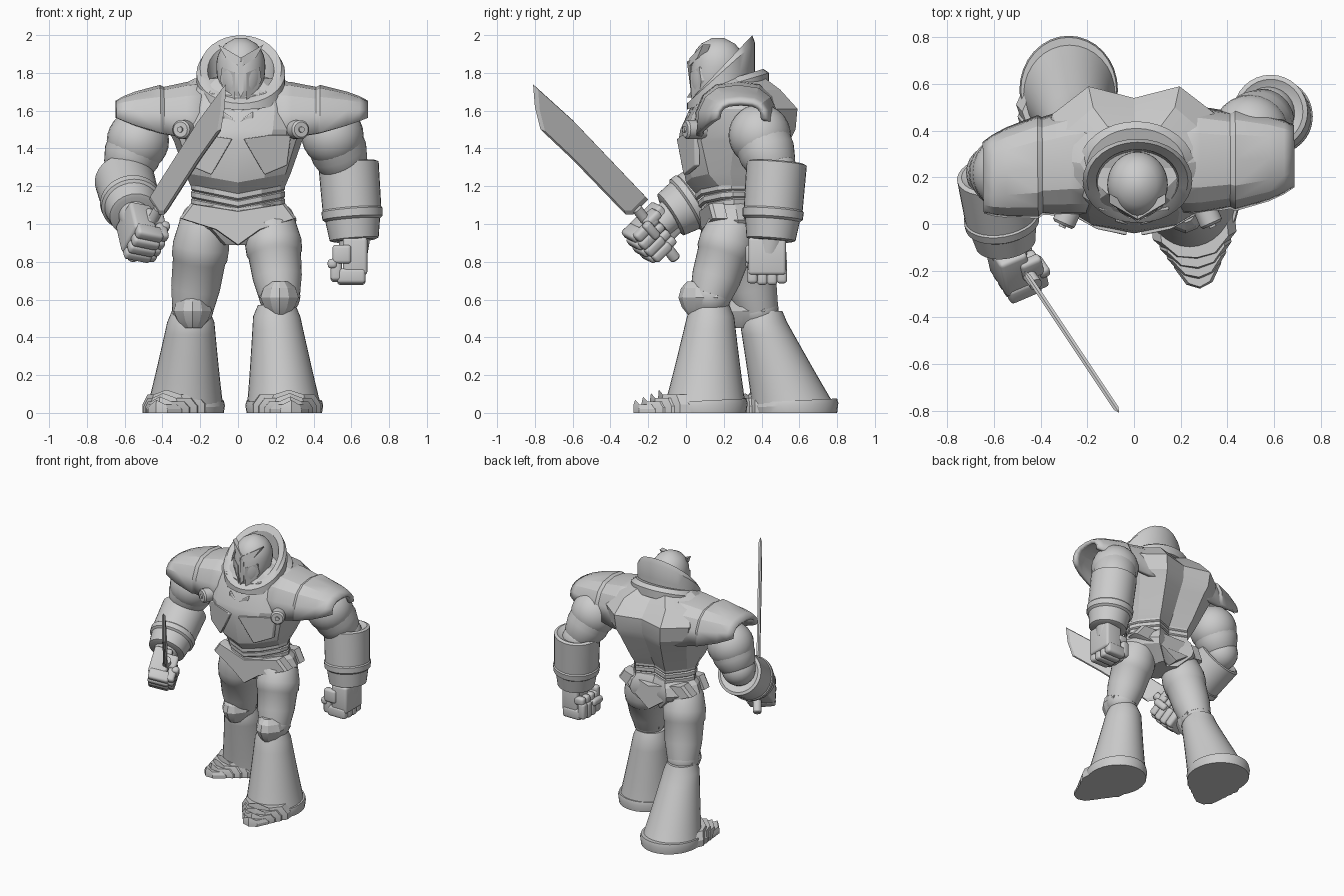
import bpy, bmesh, math
from mathutils import Vector, Matrix

if "Cube" in bpy.data.objects:
    bpy.data.objects.remove(bpy.data.objects["Cube"])

colour = (.6, .6, .6, 1)
grey = bpy.data.materials.new("armour grey")
grey.use_nodes = True
grey.diffuse_color = colour
grey.node_tree.nodes["Principled BSDF"].inputs["Base Color"].default_value = colour


def finish(name, bm, angle=32):
    bmesh.ops.recalc_face_normals(bm, faces=bm.faces)
    mesh = bpy.data.meshes.new(name)
    bm.to_mesh(mesh)
    bm.free()
    mesh.materials.append(grey)
    mesh.shade_smooth()
    mesh.set_sharp_from_angle(angle=math.radians(angle))
    obj = bpy.data.objects.new(name, mesh)
    bpy.context.collection.objects.link(obj)
    return obj


def loft(name, rings, solid=True, angle=24):
    # skin over matching rings; an open strip when not solid
    bm = bmesh.new()
    rows = [[bm.verts.new(point) for point in ring] for ring in rings]
    count = len(rings[0])
    for low, high in zip(rows, rows[1:]):
        for i in range(count if solid else count - 1):
            j = (i + 1) % count
            bm.faces.new((low[i], low[j], high[j], high[i]))
    if solid:
        bm.faces.new(rows[0])
        bm.faces.new(rows[-1])
    return finish(name, bm, angle)


def prism(name, points, depth, bevel=0.0):
    half = Vector(depth) / 2
    obj = loft(name, [[Vector(p) - half for p in points], [Vector(p) + half for p in points]])
    if bevel:
        modifier = obj.modifiers.new("bevel", "BEVEL")
        modifier.width, modifier.segments = bevel, 2
    return obj


def oval(x, y, z, rx, ry, slope=0.0, count=32):
    # horizontal ellipse whose height can rise with y
    angles = [math.tau * i / count for i in range(count)]
    return [Vector((x + rx * math.cos(a), y + ry * math.sin(a), z + slope * ry * math.sin(a))) for a in angles]


def limb(name, start, end, profile):
    # round section swept between two points; profile holds (fraction, radius)
    start, end = Vector(start), Vector(end)
    turn = (end - start).to_track_quat('Z', 'Y')
    return loft(name, [[start.lerp(end, t) + turn @ p for p in oval(0, 0, 0, r, r)] for t, r in profile], angle=32)


def ball(name, centre, radius):
    bm = bmesh.new()
    bmesh.ops.create_uvsphere(bm, u_segments=24, v_segments=14, radius=radius)
    bmesh.ops.translate(bm, vec=centre, verts=bm.verts)
    return finish(name, bm)


def plate_ring(width, front, back, z, dip=0.0):
    # torso section with a front keel and a two-lobed back
    middle = (front + back) / 2
    half = [(0, front), (.5, front + .03), (.9, front + .12), (1, middle), (.9, back - .12), (.5, back), (0, back - .05)]
    points = half + [(-x, y) for x, y in half[-2:0:-1]]
    return [Vector((x * width, y, z - (dip * (1 - abs(x)) if y < middle else 0))) for x, y in points]


# torso
loft("chest", [plate_ring(*ring) for ring in (
    (.25, .06, .43, 1.2, .05), (.28, 0, .47, 1.27, .05), (.34, -.04, .55, 1.44), (.37, -.03, .58, 1.5),
    (.39, .02, .59, 1.61), (.35, .06, .5, 1.71), (.23, .1, .42, 1.77))], angle=20)
for i in range(3):
    top, front = 1.22 - .04 * i, .05 + .015 * i
    loft(f"waist_band_{i}", [plate_ring(.25 - inset, front + inset, .43 - inset, top - drop, .05)
                             for inset, drop in ((.01, .045), (0, .035), (0, .01), (.01, 0))], angle=20)
    wide, y, z = .15 - .035 * i, .065 - .025 * i, 1.63 - .055 * i
    prism(f"neck_chevron_{i}", [(side * wide * abs(side), y + .02 * abs(side), z + lift + .05 * abs(side)) for side, lift in
                                ((-1, -.02), (0, -.03), (1, -.02), (1, .025), (0, .02), (-1, .025))], (0, .05, 0), .006)

# clasps, chest plates and flared pauldrons; each shoulder has its own taper
arch = [(math.copysign(abs(math.cos(a)) ** .7, math.cos(a)), math.sin(a) ** .8 if a < math.pi else 0)
        for a in (math.pi * i / 8 for i in range(9))]
for s, side, reach, tip_front, tip_back in ((1, "left", .68, .17, .41), (-1, "right", .64, .06, .34)):
    prism(f"{side}_chest_plate", [(s * x, y, z) for x, y, z in (
        (.03, -.035, 1.45), (.16, -.01, 1.47), (.28, .06, 1.47), (.26, .06, 1.31), (.14, 0, 1.26))], (0, -.03, 0), .006)
    centre, facing = Vector((.015 + s * .3, .04, 1.5)), Vector((s * .4, -.9, 0))
    limb(f"{side}_clasp", centre - facing * .06, centre + facing * .05, [(0, .05), (.9, .05), (1, .04)])
    limb(f"{side}_clasp_stud", centre, centre + facing * .06, [(0, .02), (1, .015)])
    rows = []
    for t, lip in ((0, 0), (.25, 0), (.5, 0), (.54, .015), (.8, .015), (.92, .01), (1, 0)):
        front, back = .05 + (tip_front - .05) * t * t - lip, .5 + (tip_back - .5) * t ** 1.5 + lip
        low, top = 1.45 + .11 * t * t, 1.75 - .11 * t ** 1.5 + lip
        rows.append([Vector((s * (.15 + (reach - .15) * t), (front + back + u * (front - back)) / 2, low + (top - low) * v))
                     for u, v in arch])
    shell = loft(f"{side}_pauldron", rows, solid=False).modifiers.new("thickness", "SOLIDIFY")
    shell.thickness, shell.offset = .03, 0

# collar: tall at the back, low in front
loft("collar_base", [oval(.01, .24, z, .25 * k, .2 * k, .3) for z, k in ((1.68, 1), (1.74, 1), (1.77, .85))])
loft("collar", [oval(.015, .185, z, .235 * k, .18 * k, slope) for z, k, slope in (
    (1.66, 1, .3), (1.74, 1, .6), (1.8, 1, .9), (1.825, .92, 1.05), (1.815, .75, 1.05), (1.7, .7, .6))], angle=32)

# head: domed above, tapering to the chin
rings = []
for i in range(13):
    h = i / 12
    u = (h - .6) / (.41 if h > .6 else .65)
    radius = .13 * math.sqrt(1 - u * u)
    rings.append(oval(.015, .13 + .04 * min(1, h / .6), 1.62 + .365 * h, radius, radius * 1.08))
loft("head", rings, angle=32)
prism("nose_ridge", [(.015 + x, .045 - .02 * (x == 0), z) for x, z in (
    (0, 1.86), (.015, 1.87), (.015, 1.7), (0, 1.67), (-.015, 1.7), (-.015, 1.87))], (0, .04, 0))
for s, side in ((1, "left"), (-1, "right")):
    for part, points in (("brow", ((0, .03, 1.83), (.08, .08, 1.88), (.12, .11, 1.95), (0, .04, 1.88))),
                         ("cheek", ((.03, .04, 1.8), (.1, .09, 1.83), (.11, .1, 1.76), (.07, .09, 1.68), (.03, .05, 1.65)))):
        prism(f"{side}_{part}", [(.015 + s * x, y, z) for x, y, z in points], (0, .04, 0))

# hips
loft("pelvis", [plate_ring(*ring) for ring in (
    (.22, .09, .42, 1.13), (.28, .08, .45, 1.08), (.31, .09, .46, 1.02), (.29, .1, .45, .98), (.12, .15, .4, .89))], angle=20)
belt = ((0, 0, 1.07), (.25, .05, 1.11), (.31, .07, 1.03), (.12, .01, .97), (0, 0, .885))
outline = list(belt) + [(-x, y, z) for x, y, z in belt[-2:0:-1]]
for part, place, way in (("front", .07, 1), ("back", .455, -1)):
    loft(f"{part}_belt", [[Vector((x * k, place + way * (y + inset), 1 + (z - 1) * k)) for x, y, z in outline]
                          for k, inset in ((.95, 0), (1, .02), (1, .08))])


def toe_outline(half, tip, shrink):
    # pointed plate outline, as (across, along)
    side = [(1, .05), (1, tip - .02 - .08 * shrink), (.55, tip * (.88 + .06 * shrink))]
    points = side + [(0, tip * (.9 + .1 * shrink))] + [(-u, v) for u, v in side[::-1]]
    return [(u * half * shrink, v) for u, v in points]


def leg(side, hip, knee, ankle, foot, radius, toe_direction):
    limb(f"{side}_thigh", hip, knee, [(-.15, .09), (0, .13), (.25, .15), (.4, .148), (.43, .14), (.75, .13), (1, .11)])
    ball(f"{side}_knee_joint", knee, .11)
    # faceted knee guard with a front keel
    guard = Vector(knee) + Vector((0, -.08, -.01))
    loft(f"{side}_knee_guard", [[guard + Vector((w * x, w * y, z)) for x, y in
         ((-.11, .12), (-.1, 0), (-.05, -.07), (0, -.09), (.05, -.07), (.1, 0), (.11, .12))]
         for w, z in ((.45, -.09), (.8, -.05), (1, 0), (.85, .05), (.5, .085))])
    # flared shin
    ankle, foot = Vector(ankle), Vector(foot)
    rings = []
    for i in range(8):
        t = i / 7
        r = radius + (.125 - radius) * t ** .9
        rings.append(oval(*foot.lerp(ankle, t), r, r + .02 * (1 - t)))
    loft(f"{side}_shin", rings + [oval(*(ankle + Vector((0, 0, .06))), .1, .1)], angle=32)
    x, y, _ = foot
    loft(f"{side}_sole_rim", [oval(x, y, z, radius * k, (radius + .02) * k, .05 * (z > 0))
                              for z, k in ((0, 1), (.04, 1.03), (.065, 1))])
    # overlapping pointed toe plates
    along = Vector(toe_direction).normalized()
    across = Vector((-along.y, along.x, 0))
    for i in range(4):
        half, tip, top = .18 - .026 * i, .25 + .043 * i, .13 - .024 * i
        loft(f"{side}_toe_plate_{i}", [[Vector((x, y, z + .025 * (z > 0 and u == 0))) + along * v + across * u
             for u, v in toe_outline(half, tip, shrink)] for shrink, z in ((1, 0), (1, top * .35), (.8, top * .75))])


leg("left", (.175, .25, 1), (.22, .13, .62), (.205, .13, .51), (.245, .1, .02), .2, (.1, -1, 0))
leg("right", (-.18, .27, 1), (-.24, .38, .55), (-.25, .41, .48), (-.28, .575, .02), .205, (-.4, -.9, 0))


def fist(side, centre, row, out, thumb):
    # row runs along the knuckles, out from wrist to knuckles
    row, out = Vector(row).normalized(), Vector(out).normalized()
    curl = row.cross(out).normalized()
    turn = Matrix((row, curl.cross(row), curl)).transposed().to_4x4()
    parts = [("palm", (0, -.03, -.02), (.2, .2, .13)), ("thumb", (.09 * thumb, -.04, .05), (.05, .1, .1)),
             ("thumb_tip", (.06 * thumb, .01, .1), (.11, .05, .05))]
    for i in range(4):
        x, bulge = .052 * (i - 1.5), .008 * (i in (1, 2))
        parts += [(f"knuckle_{i}", (x, .075 + bulge, 0), (.055, .08, .15)),
                  (f"finger_{i}", (x, .04 + bulge, .08), (.055, .12, .06)), (f"fingertip_{i}", (x, -.03, .06), (.05, .06, .08))]
    for name, offset, size in parts:
        bm = bmesh.new()
        bmesh.ops.create_cube(bm, size=1)
        place = Matrix.Translation(centre) @ turn @ Matrix.Translation(offset) @ Matrix.Diagonal((*size, 1))
        bmesh.ops.transform(bm, matrix=place, verts=bm.verts)
        bmesh.ops.bevel(bm, geom=bm.edges[:], offset=.018, segments=3, profile=.5, affect='EDGES')
        finish(f"{side}_{name}", bm, 45)


def arm(side, shoulder, elbow, cuff, wrist, hand):
    ball(f"{side}_shoulder", shoulder, .165)
    limb(f"{side}_upper_arm", shoulder, elbow, [(0, .15), (.5, .15), (.9, .125), (1.1, .09)])
    ball(f"{side}_elbow", elbow, .12)
    limb(f"{side}_gauntlet", cuff, wrist, [(.05, .09), (-.02, .14), (0, .16), (.6, .156), (.62, .163),
                                          (.72, .16), (.75, .145), (1, .13), (1.02, .11)])
    limb(f"{side}_wrist", wrist, hand, [(-.1, .085), (.6, .075)])


arm("left", (.5, .39, 1.47), (.575, .47, 1.28), (.585, .48, 1.32), (.615, .45, .92), (.61, .43, .8))
fist("left", (.6, .43, .8), (0, 1, 0), (0, 0, -1), -1)
arm("right", (-.53, .22, 1.44), (-.6, .22, 1.27), (-.6, .21, 1.235), (-.55, -.08, 1.05), (-.52, -.18, .95))
fist("right", (-.515, -.18, .95), (.4, -.6, .7), (.2, -.75, -.6), 1)

# sword: a flat blade in an upright plane, thinner at its edges
limb("sword_grip", (-.565, -.055, .815), (-.42, -.26, 1.08), [(0, .024), (.02, .03), (.3, .03), (.32, .026), (1, .028)])
edge = ((-.2, 1.13), (-.6, 1.55), (-.81, 1.74), (-.8, 1.62), (-.77, 1.5), (-.6, 1.34), (-.32, 1.05), (-.28, 1.05))
middle = Vector((-.52, 1.36))
loft("sword_blade", [[Vector((-.47 - (y + .2) * .667 + .8 * t, y + .55 * t, z)) for y, z in
                      (middle.lerp(Vector(p), k) for p in edge)] for k, t in ((.93, -.012), (1, 0), (.93, .012))], angle=20)
